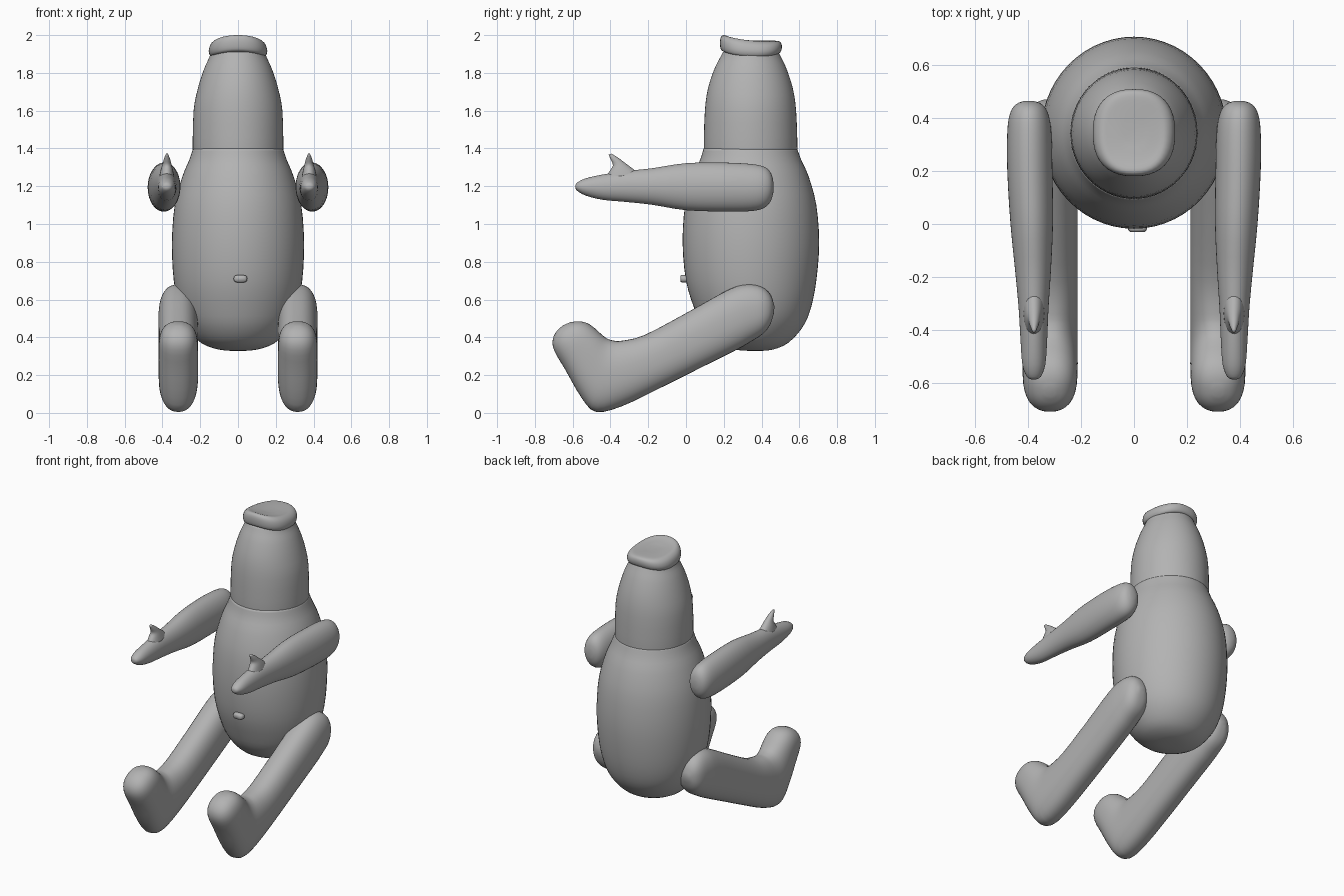
import bpy, bmesh, math

grey = bpy.data.materials.new("soft_grey")
grey.diffuse_color = (0.45, 0.45, 0.45, 1)


def spline(rows, steps):
    """Catmull-Rom smoothing of a list of cross-section rows."""
    out = []
    for i in range(len(rows) - 1):
        p0, p1 = rows[max(i - 1, 0)], rows[i]
        p2, p3 = rows[i + 1], rows[min(i + 2, len(rows) - 1)]
        for s in range(steps):
            t = s / steps
            out.append([0.5 * (2 * b + (c - a) * t + (2 * a - 5 * b + 4 * c - d) * t * t
                               + (3 * b - a - 3 * c + d) * t ** 3)
                        for a, b, c, d in zip(p0, p1, p2, p3)])
    return out + [list(rows[-1])]


def ribs(name, rows, mirror=False, n=40, power=2.0, steps=3, droop=0.0):
    """Skin of rounded sections; row = y,z of one side, y,z of other, centre x, half width."""
    bm = bmesh.new()
    rings = []
    for ya, za, yb, zb, cx, hw in spline(rows, steps):
        ring = []
        for k in range(n):
            a = 2 * math.pi * k / n
            c, s = math.cos(a), math.sin(a)
            c = math.copysign(abs(c) ** (2 / power), c)
            s = math.copysign(abs(s) ** (2 / power), s)
            x = hw * s
            ring.append(bm.verts.new((cx + x, (ya + yb) / 2 + c * (ya - yb) / 2,
                                      (za + zb) / 2 + c * (za - zb) / 2 - droop * x * x)))
        rings.append(ring)
    for r, q in zip(rings, rings[1:]):
        for k in range(n):
            bm.faces.new((r[k], r[(k + 1) % n], q[(k + 1) % n], q[k]))
    bm.faces.new(rings[0])
    bm.faces.new(rings[-1])
    bmesh.ops.recalc_face_normals(bm, faces=bm.faces)
    me = bpy.data.meshes.new(name)
    bm.to_mesh(me)
    bm.free()
    ob = bpy.data.objects.new(name, me)
    bpy.context.collection.objects.link(ob)
    me.materials.append(grey)
    for p in me.polygons:
        p.use_smooth = True
    if mirror:
        ob.modifiers.new("mirror", 'MIRROR')
    return ob


def upright(rows):
    """Level sections: z, half width, front y, back y."""
    return [(f, z, b, z, 0, w) for z, w, f, b in rows]


# egg-shaped body
ribs("body", upright([
    (0.328, 0.02, 0.35, 0.39), (0.335, 0.10, 0.26, 0.46), (0.37, 0.195, 0.165, 0.54),
    (0.45, 0.265, 0.09, 0.615), (0.55, 0.31, 0.045, 0.66), (0.70, 0.34, 0.0, 0.69),
    (0.90, 0.35, -0.018, 0.705), (1.10, 0.335, -0.005, 0.69), (1.25, 0.295, 0.035, 0.65),
    (1.34, 0.258, 0.075, 0.61), (1.40, 0.238, 0.093, 0.588)]), n=56)

# tapering head
ribs("head", upright([
    (1.37, 0.235, 0.10, 0.585), (1.40, 0.24, 0.094, 0.59), (1.60, 0.235, 0.10, 0.583),
    (1.72, 0.212, 0.117, 0.565), (1.82, 0.18, 0.15, 0.533), (1.88, 0.153, 0.18, 0.505),
    (1.91, 0.145, 0.195, 0.49)]), n=56)

# saddle-shaped cap on top of the head
ribs("head_cap", [
    (0.21, 1.91, 0.48, 1.90, 0, 0.135), (0.187, 1.92, 0.498, 1.907, 0, 0.148),
    (0.18, 1.95, 0.507, 1.93, 0, 0.155), (0.183, 1.985, 0.505, 1.955, 0, 0.146),
    (0.20, 2.0, 0.49, 1.968, 0, 0.122), (0.24, 1.987, 0.45, 1.971, 0, 0.09),
    (0.31, 1.974, 0.38, 1.971, 0, 0.03)], power=2.4, droop=1.0)

# navel button
ribs("navel", [
    (0.02, 0.692, 0.02, 0.728, 0.013, 0.035), (-0.02, 0.69, -0.02, 0.73, 0.013, 0.036),
    (-0.03, 0.695, -0.03, 0.725, 0.013, 0.028)], n=16, power=3, steps=1)

# arms stretched forward: top edge, bottom edge, centre x, half width
ribs("arm", [
    (0.463, 1.22, 0.463, 1.17, 0.395, 0.018), (0.452, 1.265, 0.448, 1.12, 0.395, 0.05),
    (0.42, 1.30, 0.41, 1.083, 0.395, 0.072), (0.35, 1.317, 0.34, 1.068, 0.394, 0.083),
    (0.20, 1.325, 0.20, 1.066, 0.392, 0.085), (0.0, 1.322, 0.0, 1.073, 0.385, 0.08),
    (-0.18, 1.295, -0.18, 1.102, 0.38, 0.067), (-0.32, 1.28, -0.32, 1.117, 0.378, 0.056),
    (-0.44, 1.262, -0.44, 1.128, 0.377, 0.05), (-0.53, 1.242, -0.53, 1.15, 0.377, 0.043),
    (-0.575, 1.22, -0.575, 1.175, 0.377, 0.026), (-0.585, 1.205, -0.585, 1.19, 0.377, 0.008)],
    mirror=True)

# pointed thumbs
ribs("thumb", [
    (-0.43, 1.24, -0.24, 1.26, 0.377, 0.04), (-0.405, 1.28, -0.285, 1.295, 0.377, 0.032),
    (-0.387, 1.31, -0.325, 1.325, 0.376, 0.023), (-0.398, 1.34, -0.358, 1.35, 0.376, 0.016),
    (-0.41, 1.367, -0.395, 1.373, 0.376, 0.006)], mirror=True, n=20)

# legs with upturned feet: the sections fan round the heel
ribs("leg", [
    (0.468, 0.565, 0.466, 0.53, 0.325, 0.02), (0.448, 0.625, 0.447, 0.47, 0.323, 0.06),
    (0.40, 0.668, 0.41, 0.42, 0.32, 0.088), (0.32, 0.68, 0.34, 0.375, 0.318, 0.1),
    (0.22, 0.65, 0.27, 0.335, 0.317, 0.104), (0.0, 0.528, 0.08, 0.24, 0.316, 0.104),
    (-0.22, 0.412, -0.14, 0.13, 0.316, 0.104), (-0.34, 0.382, -0.34, 0.035, 0.316, 0.104),
    (-0.385, 0.383, -0.475, 0.005, 0.316, 0.104), (-0.42, 0.395, -0.55, 0.075, 0.316, 0.104),
    (-0.45, 0.418, -0.64, 0.23, 0.316, 0.104), (-0.485, 0.45, -0.698, 0.33, 0.316, 0.1),
    (-0.525, 0.476, -0.705, 0.39, 0.316, 0.084), (-0.57, 0.485, -0.683, 0.435, 0.316, 0.055),
    (-0.615, 0.479, -0.65, 0.464, 0.316, 0.018)], mirror=True, power=2.3)
